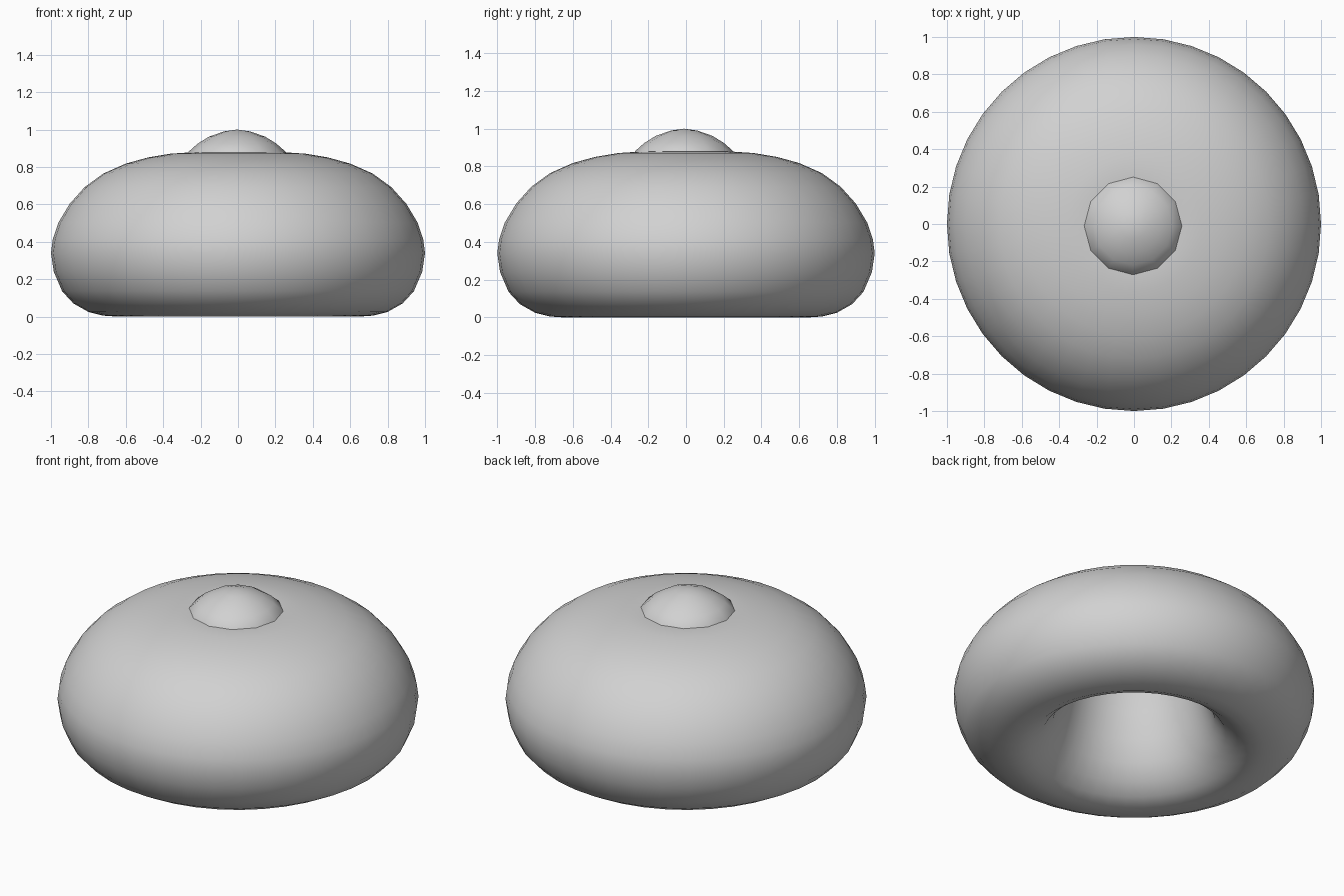
import bpy, bmesh, math

cube = bpy.data.objects.get("Cube")
if cube:
    bpy.data.objects.remove(cube, do_unlink=True)

SHADE = (0.64, 0.64, 0.64, 1)
grey = bpy.data.materials.new("plain grey")
grey.use_nodes = True
grey.diffuse_color = SHADE
grey.node_tree.nodes["Principled BSDF"].inputs["Base Color"].default_value = SHADE


def lathe(name, profile, sides, closed):
    """Spin an (r, z) profile about z; points on the axis become poles."""
    bm = bmesh.new()
    verts = [bm.verts.new((r, 0, z)) for r, z in profile]
    edges = [bm.edges.new(p) for p in zip(verts, verts[1:])]
    if closed:
        edges.append(bm.edges.new((verts[-1], verts[0])))
    bmesh.ops.spin(bm, geom=verts + edges, cent=(0, 0, 0), axis=(0, 0, 1),
                   angle=math.tau, steps=sides, use_merge=True)
    bmesh.ops.remove_doubles(bm, verts=bm.verts, dist=1e-4)
    bmesh.ops.recalc_face_normals(bm, faces=bm.faces)
    mesh = bpy.data.meshes.new(name)
    bm.to_mesh(mesh)
    bm.free()
    mesh.materials.append(grey)
    mesh.shade_smooth()
    obj = bpy.data.objects.new(name, mesh)
    bpy.context.collection.objects.link(obj)
    return obj


# Squashed ring: outside from the top down, under the rim, up the inner wall
lathe("ring_body", [
    (0.19, 0.872), (0.24, 0.879), (0.36, 0.871), (0.48, 0.851), (0.60, 0.818),
    (0.72, 0.765), (0.82, 0.692), (0.90, 0.603), (0.96, 0.503), (0.99, 0.415),
    (1.00, 0.340), (0.985, 0.240), (0.94, 0.135), (0.88, 0.070), (0.80, 0.025),
    (0.72, 0.005), (0.65, 0.000), (0.58, 0.030), (0.51, 0.085), (0.45, 0.175),
    (0.405, 0.300), (0.37, 0.450), (0.34, 0.600), (0.30, 0.720), (0.24, 0.800),
    (0.19, 0.840)], 40, True)

# Faceted round plug that closes the hole and bulges out of the top
knob = lathe("top_knob", [
    (0, 0.995), (0.07, 0.985), (0.15, 0.957), (0.21, 0.92), (0.26, 0.876),
    (0.28, 0.82), (0.27, 0.74), (0.22, 0.66), (0.13, 0.61), (0, 0.595)], 12, False)
knob.location = (-0.005, -0.01, 0.005)
